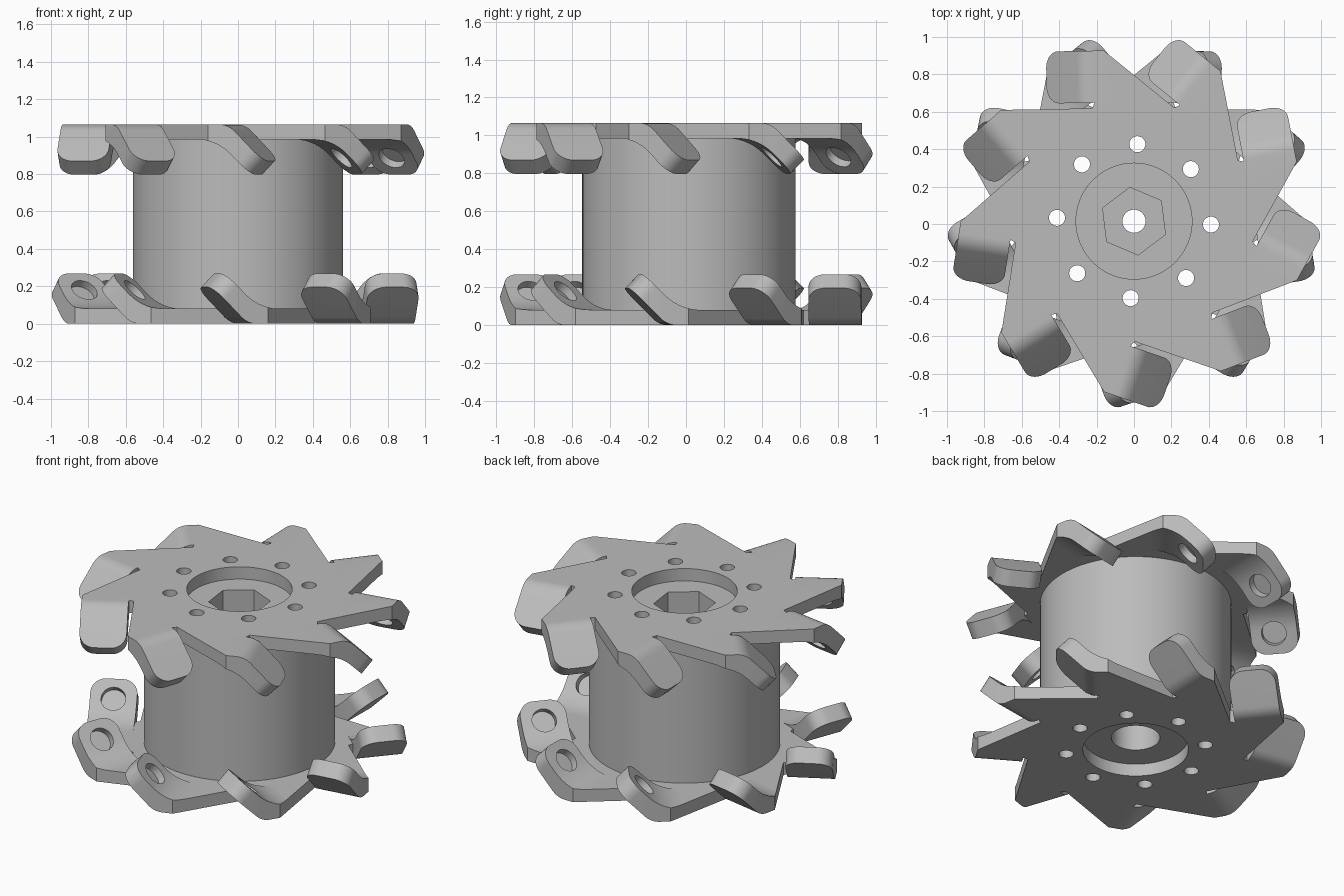
import bpy, bmesh
from math import radians, sin, cos, tan, pi
from mathutils import Vector, Matrix

if "Cube" in bpy.data.objects:
    bpy.data.objects.remove(bpy.data.objects["Cube"], do_unlink=True)

CENTRE = Vector((0, 0.015, 0))
HEIGHT, PLATE_Z = 1.065, 0.985      # top face and underside of the upper plate
TEETH, PHASE = 9, -19               # number of teeth, direction of the first tab
V_IN, V_OUT = 0.637, 0.915          # inner and outer side of a tab

steel = bpy.data.materials.new("grey_steel")
steel.use_nodes = True
steel.diffuse_color = (0.5, 0.5, 0.5, 1)
steel.node_tree.nodes["Principled BSDF"].inputs["Base Color"].default_value = (0.5, 0.5, 0.5, 1)


def make(name, bm):
    bmesh.ops.recalc_face_normals(bm, faces=bm.faces)
    mesh = bpy.data.meshes.new(name)
    bm.to_mesh(mesh)
    bm.free()
    mesh.materials.append(steel)
    obj = bpy.data.objects.new(name, mesh)
    bpy.context.collection.objects.link(obj)
    return obj


def activate(obj):
    bpy.ops.object.select_all(action='DESELECT')
    obj.select_set(True)
    bpy.context.view_layer.objects.active = obj


def prism(bm, points, shift):
    """Extrude a flat outline by a vector; returns start and end vertices."""
    first = [bm.verts.new(p) for p in points]
    last = [bm.verts.new(Vector(p) + Vector(shift)) for p in points]
    bm.faces.new(first)
    bm.faces.new(last[::-1])
    for i in range(len(first)):
        j = (i + 1) % len(first)
        bm.faces.new((first[i], last[i], last[j], first[j]))
    return first, last


def cylinder(name, radius, z0, z1, x=0, y=0, sides=64, turn=0):
    bm = bmesh.new()
    ring = [(CENTRE.x + x + radius * cos(turn + 2 * pi * i / sides),
             CENTRE.y + y + radius * sin(turn + 2 * pi * i / sides), z0) for i in range(sides)]
    prism(bm, ring, (0, 0, z1 - z0))
    return make(name, bm)


def cut(obj, cutters):
    for c in cutters:
        c.hide_render = True
        mod = obj.modifiers.new("cut", 'BOOLEAN')
        mod.operation, mod.solver, mod.object = 'DIFFERENCE', 'EXACT', c
        activate(obj)
        bpy.ops.object.modifier_apply(modifier=mod.name)


def discard(objs):
    for o in objs:
        bpy.data.objects.remove(o, do_unlink=True)


def frame(i):
    """Matrix from tooth space (along tab, outward, up) to the model."""
    a = radians(PHASE + i * 360 / TEETH)
    along, out = Vector((cos(a), sin(a), 0)), Vector((sin(a), -cos(a), 0))
    m = Matrix((along, out, (0, 0, 1))).transposed().to_4x4()
    return Matrix.Translation(CENTRE) @ m


def bend(corner_u, corner_z, r, steps=7):
    """Rounded 45 degree bend between a flat and a falling line."""
    u, z = corner_u - r * tan(pi / 8), corner_z - r
    return [(u + r * sin(k * pi / 4 / steps), z + r * cos(k * pi / 4 / steps))
            for k in range(steps + 1)]


# One bent tooth with a rounded end and a round pocket under it
upper = bend(0.26, HEIGHT, 0.12) + [(0.455, 0.87)]
lower = bend(0.195, PLATE_Z, 0.28) + [(0.383, 0.797)]
start = lower[0][0]
profile = [(start, HEIGHT)] + upper + lower[::-1]
bm = bmesh.new()
near, far = prism(bm, [(u, V_IN, z) for u, z in profile], (0, V_OUT - V_IN, 0))
tip = len(upper)
ends = [bm.edges.get((row[tip], row[tip + 1])) for row in (near, far)]
bmesh.ops.bevel(bm, geom=ends, offset=0.09, segments=9, affect='EDGES', profile=0.5)
# Trim the tooth along the slanted back edge of its arm
root = Vector((-0.227, 0.602, 0))
back = Vector((cos(radians(40)), sin(radians(40)), 0))
side = Vector((-back.y, back.x, 0))
bmesh.ops.bisect_plane(bm, geom=bm.verts[:] + bm.edges[:] + bm.faces[:],
                       plane_co=root, plane_no=side, clear_outer=True)
bmesh.ops.holes_fill(bm, edges=[e for e in bm.edges if e.is_boundary])
tooth = make("tooth", bm)

bm = bmesh.new()
mid_v = (V_IN + V_OUT) / 2
place = Matrix.Translation((0.294, mid_v, 0.886)) @ Matrix.Rotation(pi / 4, 4, 'Y')
bmesh.ops.create_cone(bm, cap_ends=True, segments=32, radius1=0.073, radius2=0.073,
                      depth=0.09, matrix=place)
pocket = make("pocket_cutter", bm)
cut(tooth, [pocket])

# Flat star-shaped plate with a wide centre hole
bm = bmesh.new()
join = root + back * ((start - root.x) / back.x)
arm = [root, join, Vector((start, V_IN, 0)), Vector((0.2, V_IN, 0))]
outline = []
for i in range(TEETH):
    for p in arm:
        q = frame(i) @ p
        outline.append((q.x, q.y, PLATE_Z))
prism(bm, outline, (0, 0, HEIGHT - PLATE_Z))
top_plate = make("top_plate", bm)
recess = cylinder("recess_cutter", 0.31, 0.9, 1.2)
cut(top_plate, [recess])

# Nine teeth around the plate
bm = bmesh.new()
for i in range(TEETH):
    copy = tooth.data.copy()
    copy.transform(frame(i))
    bm.from_mesh(copy)
    bpy.data.meshes.remove(copy)
top_teeth = make("top_teeth", bm)

# The lower plate and teeth are the upper ones turned over
flip = Matrix.Translation((0, 0, HEIGHT)) @ Matrix.Rotation(pi, 4, 'Y')
turned = []
for name, src in (("bottom_plate", top_plate), ("bottom_teeth", top_teeth)):
    bm = bmesh.new()
    bm.from_mesh(src.data)
    bm.transform(flip)
    turned.append(make(name, bm))
bottom_plate, bottom_teeth = turned

# Drum with hexagonal socket, stepped bore and bolt holes
drum = cylinder("drum", 0.562, HEIGHT - PLATE_Z, PLATE_Z, sides=96)
hexagon = cylinder("hex_cutter", 0.182, 0.83, 1.2, sides=6, turn=radians(37))
bore = cylinder("bore_cutter", 0.062, -0.1, 1.2, sides=32)
wide_bore = cylinder("wide_bore_cutter", 0.143, -0.1, 0.5, sides=48)
bolts = []
for i in range(8):
    a = radians(i * 45 - 2.5)
    bolts.append(cylinder("bolt_cutter", 0.043, -0.1, 1.2,
                          0.412 * cos(a), 0.412 * sin(a), sides=24))
cut(drum, [hexagon, wide_bore, bore] + bolts)
cut(top_plate, bolts)
cut(bottom_plate, bolts)
discard([tooth, pocket, recess, hexagon, bore, wide_bore] + bolts)

for obj in (drum, top_plate, bottom_plate, top_teeth, bottom_teeth):
    activate(obj)
    bpy.ops.object.shade_smooth_by_angle(angle=radians(30))
